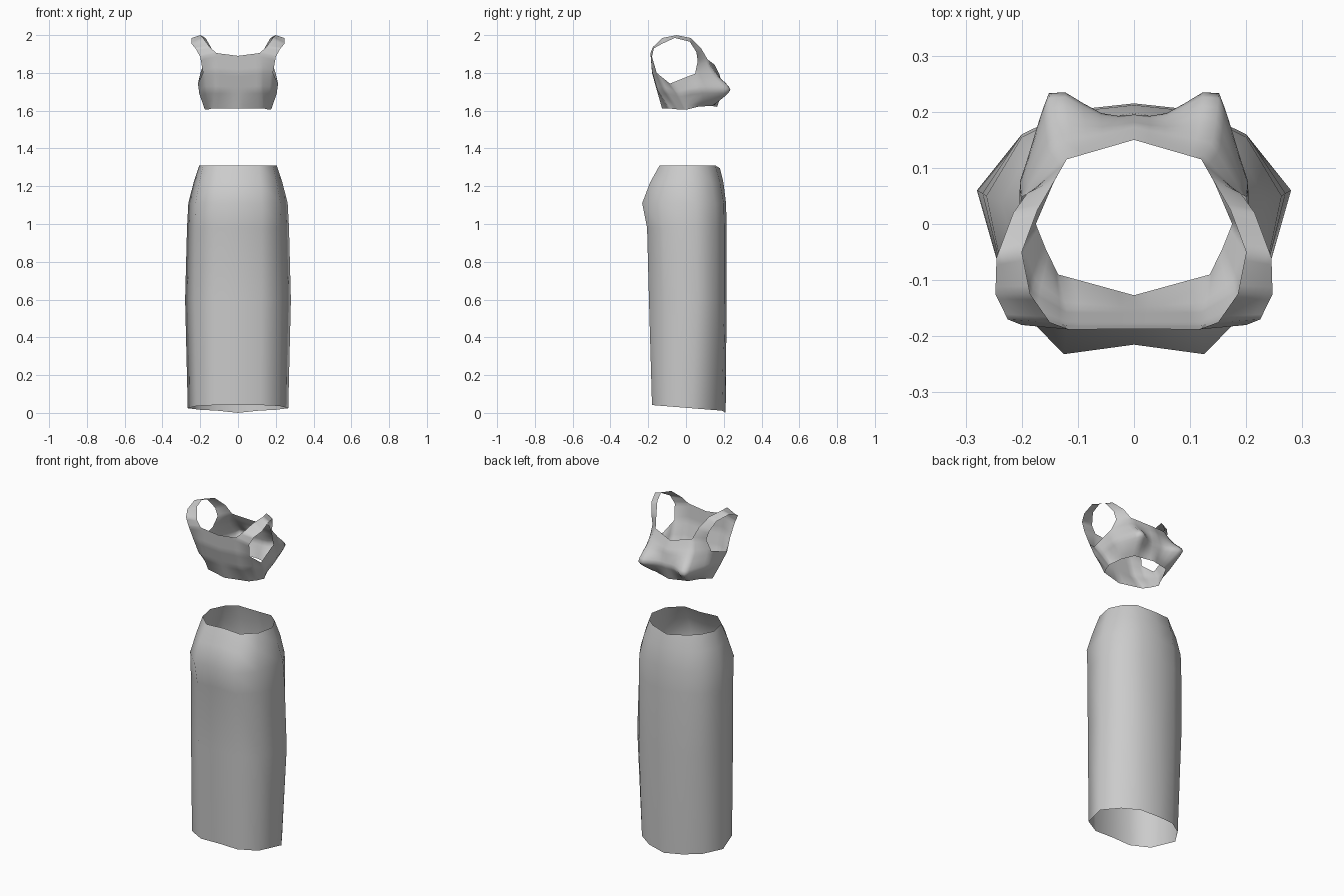
import bpy, bmesh, math


def make_part(name, verts, faces, levels=0):
    """Half mesh on +x -> merged, optionally subdivided, mirrored smooth object."""
    bm = bmesh.new()
    vs = [bm.verts.new(v) for v in verts]
    for f in faces:
        bm.faces.new([vs[i] for i in f])
    bmesh.ops.recalc_face_normals(bm, faces=bm.faces)
    if levels:
        bmesh.ops.subdivide_edges(bm, edges=bm.edges[:], cuts=levels, use_grid_fill=True)
    for f in bm.faces:
        f.smooth = True
    mesh = bpy.data.meshes.new(name)
    bm.to_mesh(mesh)
    bm.free()
    ob = bpy.data.objects.new(name, mesh)
    bpy.context.collection.objects.link(ob)
    mirror = ob.modifiers.new("mirror", 'MIRROR')
    mirror.use_clip = True
    return ob


def strip(a, b):
    """Quads between two equally long index rows."""
    return [(a[i], a[i + 1], b[i + 1], b[i]) for i in range(len(a) - 1)]


# Long skirt: half rings from back centre round to front centre
rings = [
    (1.31, [(0, -.13), (.11, -.14), (.185, -.07), (.205, .03), (.165, .11), (.11, .155), (0, .18)]),
    (1.22, [(0, -.175), (.12, -.19), (.205, -.10), (.235, .04), (.185, .135), (.11, .18), (0, .198)]),
    (1.11, [(0, -.215), (.125, -.232), (.225, -.13), (.263, .05), (.2, .155), (.11, .2), (0, .212)]),
    (0.98, [(0, -.195), (.125, -.206), (.228, -.12), (.27, .055), (.2, .16), (.11, .203), (0, .215)]),
    (0.60, [(0, -.186), (.125, -.196), (.23, -.115), (.28, .06), (.2, .16), (.11, .203), (0, .215)]),
    (0.03, [(0, -.175), (.12, -.18), (.22, -.12), (.266, .03), (.2, .13), (.11, .19), (0, .21)]),
]
verts, faces = [], []
for z, ring in rings:
    for x, y in ring:
        tilt = (-.08 * y - .003) if z < .1 else (-.015 if z > 1.3 and x == 0 and y > 0 else 0)
        verts.append((x, y, max(0, z + tilt - (.01 if z < .1 and x == 0 and y > 0 else 0))))
n = 7
for r in range(len(rings) - 1):
    faces += strip(range(r * n, r * n + n), range(r * n + n, r * n + 2 * n))
make_part("skirt", verts, faces)

# Cropped top: hem, rib and underarm rows, then neckline and shoulder strap
hem = [(0, -.127, 1.612), (.135, -.09, 1.612), (.157, -.045, 1.607), (.175, 0, 1.605),
       (.145, .07, 1.622), (.11, .135, 1.625), (0, .165, 1.62)]
rib = [(0, -.155, 1.71), (.12, -.152, 1.71), (.18, -.115, 1.71), (.205, -.04, 1.69),
       (.2, .06, 1.71), (.14, .165, 1.71), (0, .195, 1.71)]
underarm = [(0, -.18, 1.80), (.12, -.18, 1.81), (.185, -.155, 1.80), (.212, -.085, 1.743),
            (.2, .045, 1.795), (.14, .145, 1.80), (0, .178, 1.79)]
back_neck = [(0, -.187, 1.89), (.115, -.188, 1.905), (.2, -.18, 1.885)]
front_neck = [(.178, .062, 1.86), (.12, .115, 1.87), (0, .15, 1.845)]
strap_inner = [(.15, -.175, 1.937), (.185, -.125, 1.985), (.2, -.05, 2.0), (.172, .025, 1.985), (.14, .08, 1.93)]
strap_outer = [(.225, -.17, 1.93), (.247, -.125, 1.955), (.245, -.06, 1.985), (.215, .02, 1.965), (.19, .055, 1.91)]
verts = hem + rib + underarm + back_neck + front_neck + strap_inner + strap_outer
faces = strip(range(0, 7), range(7, 14)) + strip(range(7, 14), range(14, 21))
faces += strip([14, 15, 16], [21, 22, 23]) + strip([18, 19, 20], [24, 25, 26])
faces += strip([22, 27, 28, 29, 30, 31, 25], [23, 32, 33, 34, 35, 36, 24])
top = make_part("cropped_top", verts, faces, levels=4)

# Bust: push the chest outward with a soft falloff, keeping the hem in place
for v in top.data.vertices:
    c = v.co
    if c.y > .03 and c.x > 1e-4:
        d = ((c.x - .13) / .05) ** 2 + ((c.z - .71 - 1) / .055) ** 2
        w = math.exp(-d / 1.4) * min(1, max(0, (c.z - 1.622) / .02))
        c.y += .07 * w
        c.x += .012 * w
